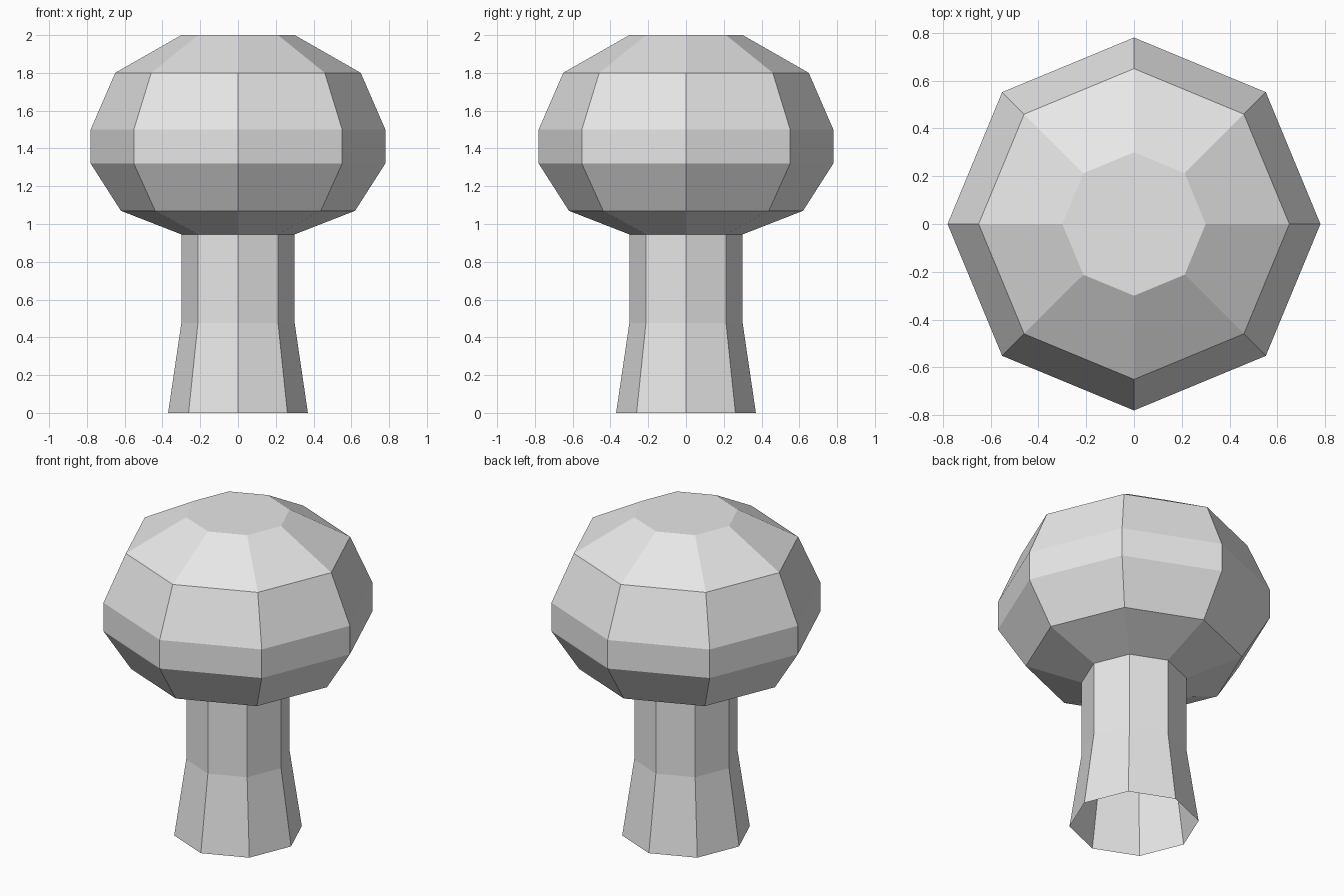
import bpy
import bmesh
from math import cos, sin, tau

SIDES = 8

cube = bpy.data.objects.get("Cube")
if cube:
    bpy.data.objects.remove(cube, do_unlink=True)

# Single plain grey
grey = bpy.data.materials.new("light_grey")
grey.use_nodes = True
grey.diffuse_color = (0.8, 0.8, 0.8, 1)
grey.node_tree.nodes["Principled BSDF"].inputs["Base Color"].default_value = (0.8, 0.8, 0.8, 1)


def lathe(name, profile, close_top=False):
    """Eight-sided shell through (radius, height) points, listed bottom to top."""
    bm = bmesh.new()
    rings = [[bm.verts.new((r * cos(tau * i / SIDES), r * sin(tau * i / SIDES), z))
              for i in range(SIDES)] for r, z in profile]
    for low, high in zip(rings, rings[1:]):
        for i in range(SIDES):
            j = (i + 1) % SIDES
            bm.faces.new((low[i], low[j], high[j], high[i]))
    if close_top:
        bm.faces.new(rings[-1])
    mesh = bpy.data.meshes.new(name)
    bm.to_mesh(mesh)
    bm.free()
    mesh.materials.append(grey)
    obj = bpy.data.objects.new(name, mesh)
    bpy.context.collection.objects.link(obj)
    return obj


# Hollow stem, flared and open at the foot
lathe("stem", [(0.37, 0), (0.3, 0.475), (0.3, 0.945)])

# Faceted bulbous cap with a flat top
lathe("cap", [(0.3, 0.945), (0.62, 1.07), (0.78, 1.32), (0.78, 1.5),
              (0.65, 1.8), (0.3, 2)], close_top=True)
